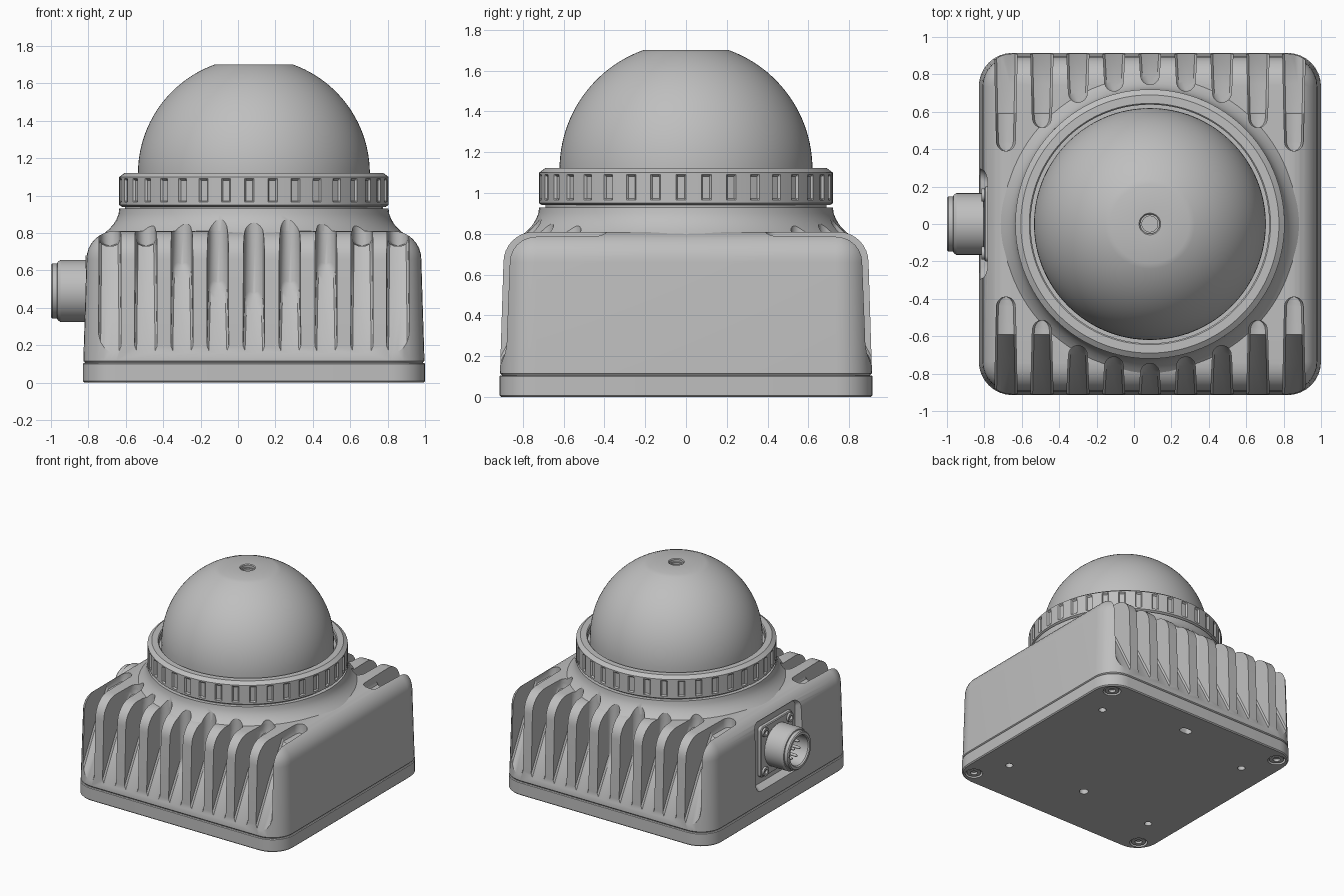
import bpy
import bmesh
from math import sin, cos, pi, radians

if "Cube" in bpy.data.objects:
    bpy.data.objects.remove(bpy.data.objects["Cube"])

CX = 0.085          # housing centre; the connector sticks out on -x
CORNER = 0.18
HALF = 0.915

grey = bpy.data.materials.new("housing grey")
grey.use_nodes = True
grey.diffuse_color = (0.52, 0.52, 0.52, 1)
grey.node_tree.nodes["Principled BSDF"].inputs["Base Color"].default_value = (0.52, 0.52, 0.52, 1)


def add_loft(bm, rings, closed=False):
    """Skin equal-length rings; cap the ends, or join last ring to first."""
    rows = [[bm.verts.new(p) for p in ring] for ring in rings]
    n = len(rows[0])
    pairs = list(zip(rows, rows[1:]))
    if closed:
        pairs.append((rows[-1], rows[0]))
    for a, b in pairs:
        for i in range(n):
            j = (i + 1) % n
            bm.faces.new((a[i], a[j], b[j], b[i]))
    if not closed:
        bm.faces.new(rows[0])
        bm.faces.new(rows[-1])


def finish(bm, name, location=(CX, 0, 0), rotation=(0, 0, 0)):
    bmesh.ops.recalc_face_normals(bm, faces=bm.faces)
    mesh = bpy.data.meshes.new(name)
    bm.to_mesh(mesh)
    bm.free()
    mesh.materials.append(grey)
    obj = bpy.data.objects.new(name, mesh)
    obj.location = location
    obj.rotation_euler = rotation
    bpy.context.collection.objects.link(obj)
    return obj


def circle(r, z, n=96, cx=0, cy=0):
    return [(cx + r * cos(2 * pi * i / n), cy + r * sin(2 * pi * i / n), z) for i in range(n)]


def revolve(name, profile, n=96, closed=False, **place):
    bm = bmesh.new()
    add_loft(bm, [circle(r, z, n) for r, z in profile], closed)
    return finish(bm, name, **place)


def rounded_rect(hx, hy, r, seg=8):
    pts = []
    for k, (sx, sy) in enumerate(((1, 1), (-1, 1), (-1, -1), (1, -1))):
        for i in range(seg + 1):
            a = pi / 2 * (k + i / seg)
            pts.append((sx * (hx - r) + r * cos(a), sy * (hy - r) + r * sin(a)))
    return pts


def square_stack(name, levels):
    """Rounded square block from (half width, z) levels."""
    bm = bmesh.new()
    rings = []
    for half, z in levels:
        r = max(0.02, CORNER - (HALF - half))
        rings.append([(x, y, z) for x, y in rounded_rect(half, half, r)])
    add_loft(bm, rings)
    return finish(bm, name)


def cut(obj, cutter):
    mod = obj.modifiers.new("cut", 'BOOLEAN')
    mod.operation = 'DIFFERENCE'
    mod.solver = 'EXACT'
    mod.object = cutter
    bpy.context.view_layer.objects.active = obj
    bpy.ops.object.modifier_apply(modifier=mod.name)


# Base plate
base = square_stack("base_plate", [(0.907, 0), (HALF, 0.008), (HALF, 0.1), (0.91, 0.106)])

# Housing with drafted walls and a rolled top edge
levels = [(0.9, 0.1), (0.905, 0.11), (0.912, 0.116)]
for i in range(9):
    a = pi / 2 * i / 8
    levels.append((0.745 + 0.15 * cos(a), 0.66 + 0.15 * sin(a)))
housing = square_stack("housing", levels)

# Flared shoulder rising from the housing to the collar
shoulder = revolve("shoulder", [(0.6, 0.7), (0.83, 0.775), (0.8, 0.798), (0.775, 0.82), (0.752, 0.845),
                                (0.735, 0.872), (0.724, 0.9), (0.72, 0.93), (0.6, 0.93)], closed=True)


# Cooling slots, front and back
def slot_floor(d):
    path = [(0.39, 0.73), (0.59, 0.73), (0.75, 0.47), (0.915, 0.15)]
    for (d0, z0), (d1, z1) in zip(path, path[1:]):
        if d <= d1:
            return z0 + (z1 - z0) * max(0, d - d0) / (d1 - d0)
    return path[-1][1]


def slot_section(x, y, w, z):
    r = min(0.035, w * 0.8)
    half = [(w, 1.0), (w, z + r), (w - 0.3 * r, z + 0.3 * r), (w - r, z)]
    return [(x + a, y, b) for a, b in half] + [(x - a, y, b) for a, b in reversed(half)]


bm = bmesh.new()
slot_ends = [0.745, 0.71, 0.65, 0.515, 0.39]
for side in (-1, 1):
    for k in range(-4, 5):
        end, r = slot_ends[abs(k)], 0.05
        stations = [(d, r + 0.012 * (d - end) / (1 - end))
                    for d in (1.0, 0.915, 0.75, 0.59) if d > end + r]
        for i in range(6):
            a = radians(80) * i / 5
            stations.append((end + r * (1 - sin(a)), r * cos(a)))
        add_loft(bm, [slot_section(k * 0.1925, side * d, w, slot_floor(d)) for d, w in stations])

# Connector pocket in the -x wall
add_loft(bm, [[(x, y, 0.49 + z) for y, z in rounded_rect(h, h - 0.02, 0.06)]
              for x, h in ((-1.0, 0.34), (-0.855, 0.27))])
cutter = finish(bm, "slot_cutter")
cutter.hide_render = True
cut(housing, cutter)
cut(shoulder, cutter)
bpy.data.objects.remove(cutter)

# Mounting holes and screw recesses under the base
bm = bmesh.new()
holes = [(sx * 0.675, sy * 0.54, 0.028, 0.07) for sx in (-1, 1) for sy in (-1, 1)]
holes += [(0, -0.48, 0.034, 0.07)]
corners = [(sx * 0.8, sy * 0.8) for sx in (-1, 1) for sy in (-1, 1)]
holes += [(x, y, 0.066, 0.03) for x, y in corners]
for x, y, r, depth in holes:
    add_loft(bm, [circle(r, z, 24, x, y) for z in (-0.05, depth)])
add_loft(bm, [[(x, 0.7 + y, z) for x, y in rounded_rect(0.05, 0.03, 0.029)] for z in (-0.05, 0.07)])
cutter = finish(bm, "hole_cutter")
cutter.hide_render = True
cut(base, cutter)
bpy.data.objects.remove(cutter)


def add_screw(bm, x, y, r, z0, z1):
    """Socket-head screw whose open end is at z1."""
    mid = z0 + (z1 - z0) * 0.4
    add_loft(bm, [circle(q, z, 24, x, y) for q, z in
                  ((r, z0), (r, z1), (r * 0.5, z1), (r * 0.45, mid))])


bm = bmesh.new()
for x, y in corners:
    add_screw(bm, x, y, 0.054, 0.035, 0.006)
finish(bm, "base_screws")

# Neck and gripped clamp ring
revolve("neck", [(0.69, 0.9), (0.69, 0.96)])
bm = bmesh.new()
GRIPS = 36


def grip_ring(depth, z):
    pts = []
    for i in range(GRIPS):
        for step, r in ((0, 0.72), (0.3, 0.72), (0.6, 0.72), (0.66, 0.72 - depth), (0.94, 0.72 - depth)):
            a = 2 * pi * (i + step) / GRIPS
            pts.append((r * cos(a), r * sin(a), z))
    return pts


n = GRIPS * 5
rings = [circle(0.64, 0.94, n), circle(0.705, 0.94, n), grip_ring(0, 0.95), grip_ring(0, 0.965),
         grip_ring(0.012, 0.972), grip_ring(0.012, 1.08), grip_ring(0, 1.09), grip_ring(0, 1.1),
         circle(0.69, 1.122, n), circle(0.645, 1.122, n), circle(0.638, 1.115, n)]
add_loft(bm, rings, closed=True)
finish(bm, "clamp_ring")
revolve("ring_seat", [(0.65, 1.0), (0.65, 1.07)])

# Dome with flat top and a small port
dome = [(0.62, 1.0)]
for i in range(25):
    a = radians(70.2) * i / 24
    dome.append((0.62 * cos(a), 1.117 + 0.62 * sin(a)))
dome += [(0.058, 1.7), (0.052, 1.694), (0.052, 1.675), (0.042, 1.675), (0.042, 1.66)]
revolve("dome", dome, n=128)

# Connector: flange plate, screws, barrel and pins, built along z and turned to -x
turn = dict(location=(CX, 0, 0.49), rotation=(0, -pi / 2, 0))
bm = bmesh.new()
add_loft(bm, [[(x, y, z) for x, y in rounded_rect(h, h, 0.03)]
              for z, h in ((0.84, 0.2), (0.878, 0.2), (0.884, 0.194))])
finish(bm, "connector_flange", **turn)
bm = bmesh.new()
for sx in (-1, 1):
    for sy in (-1, 1):
        add_screw(bm, sx * 0.155, sy * 0.155, 0.035, 0.87, 0.9)
finish(bm, "flange_screws", **turn)
revolve("connector_barrel", [(0.145, 0.86), (0.145, 0.885), (0.165, 0.89), (0.165, 1.035), (0.155, 1.05),
                             (0.147, 1.052), (0.147, 1.078), (0.14, 1.085), (0.122, 1.085), (0.115, 1.075),
                             (0.115, 0.92)], n=64, **turn)
bm = bmesh.new()
pins = [(0, 0)] + [(0.07 * cos(2 * pi * i / 7), 0.07 * sin(2 * pi * i / 7)) for i in range(7)]
for x, y in pins:
    add_loft(bm, [circle(r, z, 12, x, y) for r, z in ((0.011, 0.91), (0.011, 1.03), (0.006, 1.04))])
finish(bm, "connector_pins", **turn)

# Smooth shading with crisp edges
bpy.ops.object.select_all(action='DESELECT')
for obj in bpy.context.collection.objects:
    if obj.type == 'MESH':
        obj.select_set(True)
        bpy.context.view_layer.objects.active = obj
bpy.ops.object.shade_smooth_by_angle(angle=radians(30))
